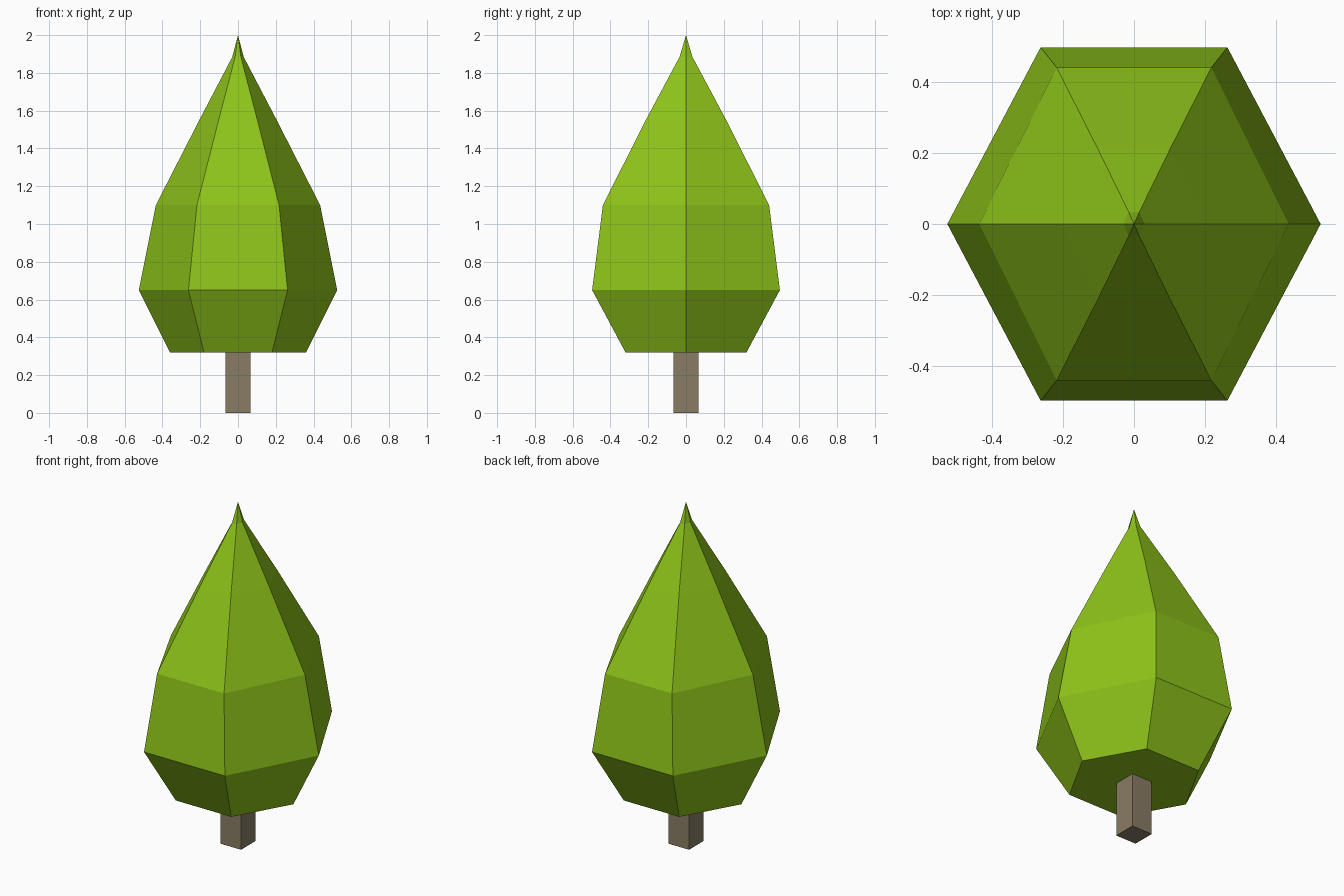
import bpy, bmesh, math

if "Cube" in bpy.data.objects:
    bpy.data.objects.remove(bpy.data.objects["Cube"])


def material(name, color):
    m = bpy.data.materials.new(name)
    m.diffuse_color = color
    m.use_nodes = True
    m.node_tree.nodes["Principled BSDF"].inputs["Base Color"].default_value = m.diffuse_color
    return m


def loft(name, sides, turn, rings, mat):
    """Stack rings of (z, x radius, y radius); a zero radius makes a point."""
    bm = bmesh.new()
    loops = []
    for z, rx, ry in rings:
        if rx == 0:
            loops.append([bm.verts.new((0, 0, z))] * sides)
            continue
        angles = [turn + math.tau * i / sides for i in range(sides)]
        loops.append([bm.verts.new((rx * math.cos(a), ry * math.sin(a), z)) for a in angles])
    for low, high in zip(loops, loops[1:]):
        for i in range(sides):
            j = (i + 1) % sides
            quad = [low[i], low[j], high[j], high[i]]
            bm.faces.new(list(dict.fromkeys(quad)))
    for loop in (loops[0], loops[-1]):
        if len(set(loop)) > 2:
            bm.faces.new(loop)
    bmesh.ops.recalc_face_normals(bm, faces=bm.faces)
    mesh = bpy.data.meshes.new(name)
    bm.to_mesh(mesh)
    bm.free()
    mesh.materials.append(mat)
    obj = bpy.data.objects.new(name, mesh)
    bpy.context.collection.objects.link(obj)
    return obj


leaf = material("leaf_green", (0.27, 0.55, 0.01, 1))
bark = material("bark_brown", (0.25, 0.20, 0.13, 1))

# Six-sided foliage, slightly wider across the flats than a regular hexagon
s = math.sin(math.pi / 3)
profile = [(0.32, 0.36, 0.32), (0.65, 0.525, 0.497), (1.10, 0.435, 0.44),
           (1.55, 0.205, 0.213), (1.885, 0.03, 0.034), (2.0, 0, 0)]
loft("foliage", 6, 0, [(z, x, y / s) for z, x, y in profile], leaf)

# Square trunk
r = 0.067 * math.sqrt(2)
loft("trunk", 4, math.pi / 4, [(0, r, r), (0.32, r, r)], bark)
